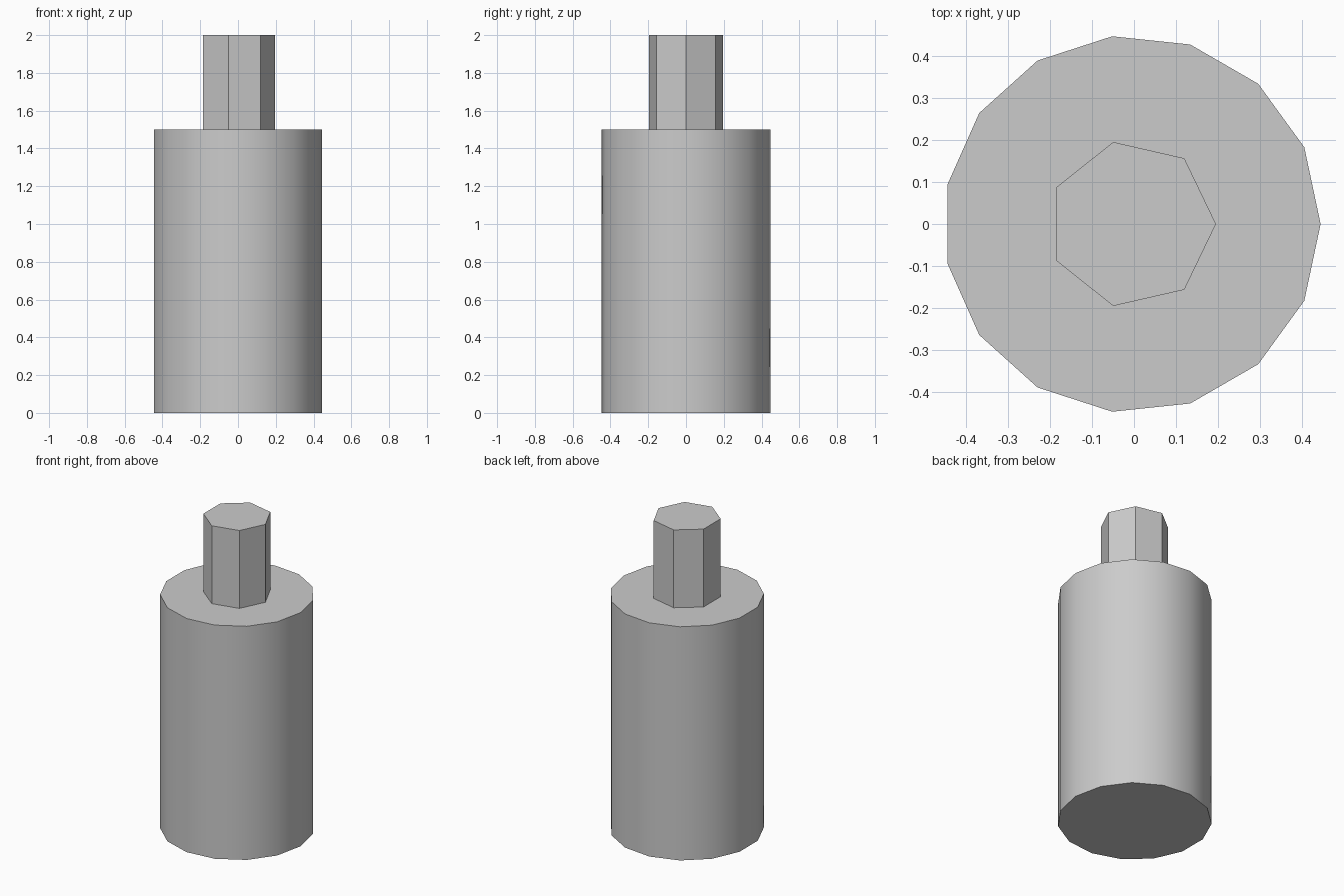
import bpy
import math

cube = bpy.data.objects.get("Cube")
if cube:
    bpy.data.objects.remove(cube, do_unlink=True)

# One plain grey for everything
GREY = (0.6, 0.6, 0.6, 1.0)
grey = bpy.data.materials.new("light grey")
grey.use_nodes = True
grey.diffuse_color = GREY
grey.node_tree.nodes["Principled BSDF"].inputs["Base Color"].default_value = GREY


def prism(name, sides, radius, bottom, top):
    """Upright prism with its first corner pointing along +x."""
    bpy.ops.mesh.primitive_cylinder_add(
        vertices=sides, radius=radius, depth=top - bottom,
        location=(-0.005, 0, (bottom + top) / 2))
    obj = bpy.context.object
    obj.name = name
    # The primitive's first corner lies on +y, so turn the mesh to +x
    obj.rotation_euler.z = -math.pi / 2
    bpy.ops.object.transform_apply(location=False, rotation=True, scale=False)
    obj.data.materials.append(grey)
    bpy.ops.object.shade_smooth_by_angle(angle=math.radians(30))
    return obj


# Wide round body and the narrow faceted neck on top
prism("body", 15, 0.449, 0.0, 1.5)
prism("neck", 7, 0.2, 1.5, 2.0)
